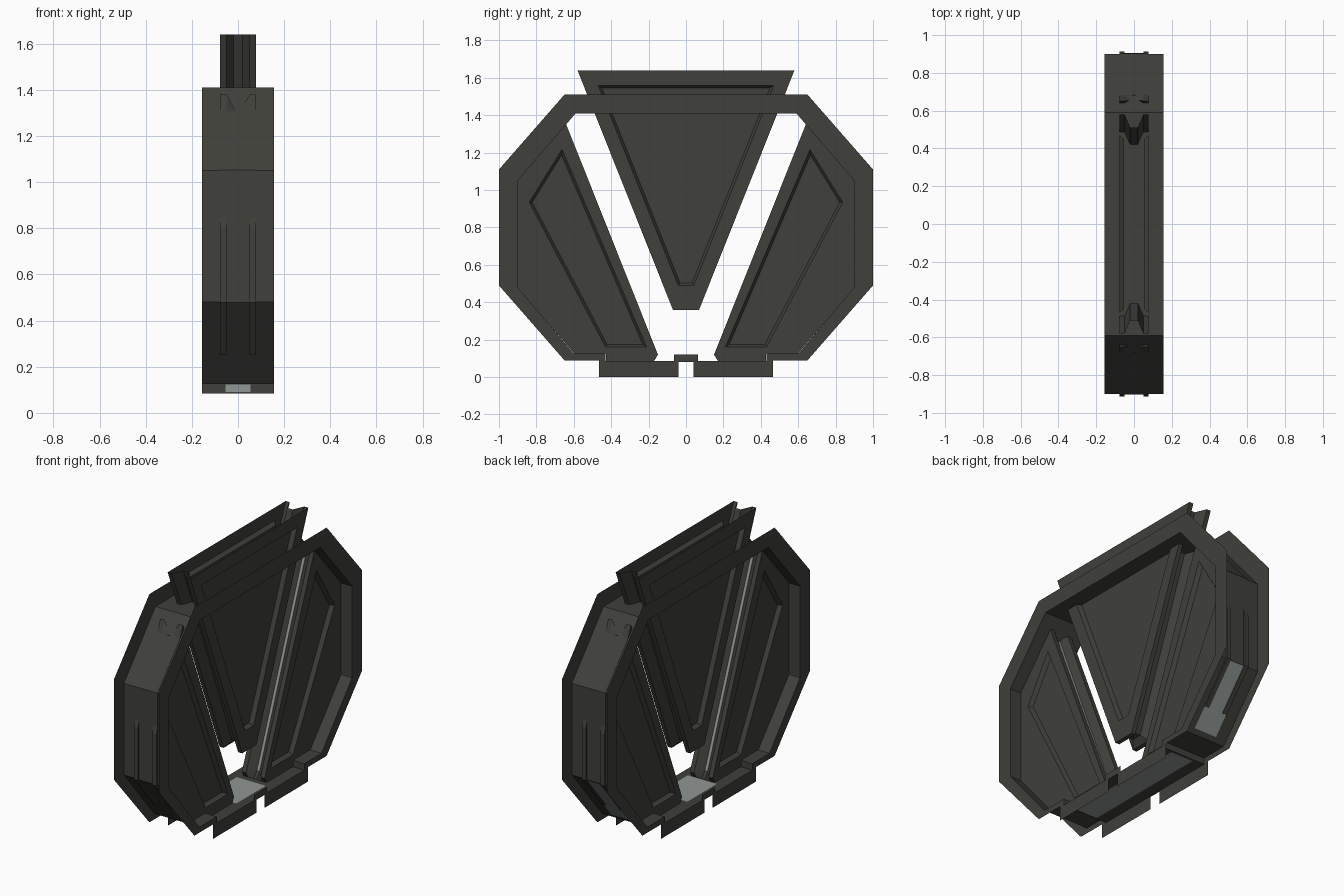
import bpy, bmesh
from mathutils import Vector

if "Cube" in bpy.data.objects:
    bpy.data.objects.remove(bpy.data.objects["Cube"])


def material(name, col):
    m = bpy.data.materials.new(name)
    m.diffuse_color = (*col, 1)
    m.use_nodes = True
    m.node_tree.nodes["Principled BSDF"].inputs["Base Color"].default_value = m.diffuse_color
    return m


DARK = material("dark olive grey", (0.05, 0.05, 0.043))
LIGHT = material("light grey", (0.28, 0.31, 0.30))


def finish(bm, name, normals=True):
    if normals:
        bmesh.ops.recalc_face_normals(bm, faces=bm.faces[:])
    me = bpy.data.meshes.new(name)
    bm.to_mesh(me)
    bm.free()
    me.materials.append(DARK)
    me.materials.append(LIGHT)
    ob = bpy.data.objects.new(name, me)
    bpy.context.collection.objects.link(ob)
    return ob


def loop(bm, pts, x):
    return [bm.verts.new((x, y, z)) for y, z in pts]


def bridge(bm, a, b):
    n = len(a)
    return [bm.faces.new((a[i], a[(i + 1) % n], b[(i + 1) % n], b[i])) for i in range(n)]


def edges_of(bm, vs):
    out = []
    for i, v in enumerate(vs):
        w = vs[(i + 1) % len(vs)]
        out.append(bm.edges.get((v, w)) or bm.edges.new((v, w)))
    return out


def ring(bm, outer, inner, nx):
    bmesh.ops.triangle_fill(bm, use_beauty=True, edges=edges_of(bm, outer) + edges_of(bm, inner),
                            normal=(nx, 0, 0))


def inset(pts, d):
    """Offset a convex counter-clockwise polygon inwards."""
    P = [Vector(p) for p in pts]
    out = []
    for i, p in enumerate(P):
        a = (p - P[i - 1]).normalized()
        b = (P[(i + 1) % len(P)] - p).normalized()
        na, nb = Vector((-a.y, a.x)), Vector((-b.y, b.x))
        out.append(tuple(p + (na + nb) * (d / (1 + na.dot(nb)))))
    return out


def mirror(pts):
    return [(-y, z) for y, z in reversed(pts)]


def door(name, outline, groove, panel, gw, light_edge=None, open_edge=None):
    """Leaf with a grooved rim and a recessed panel on both faces."""
    bm = bmesh.new()
    L = [loop(bm, p, x) for p, x in ((outline, -0.078), (outline, -0.05), (groove, -gw),
                                     (groove, gw), (outline, 0.05), (outline, 0.078))]
    opened = []
    for k in range(5):
        faces = bridge(bm, L[k], L[k + 1])
        if k == 2 and light_edge is not None:
            faces[light_edge].material_index = 1
        if open_edge is not None:
            opened.append(faces[open_edge])
    small = inset(panel, 0.014)
    for s, rim in ((-1, L[0]), (1, L[5])):
        p = loop(bm, panel, s * 0.078)
        q = loop(bm, small, s * 0.053)
        bridge(bm, p, q)
        bm.faces.new(q)
        ring(bm, rim, p, s)
    bmesh.ops.recalc_face_normals(bm, faces=bm.faces[:])
    bmesh.ops.delete(bm, geom=opened, context="FACES")
    finish(bm, name, False)


def light_plate(name, pts, w):
    bm = bmesh.new()
    a, b = loop(bm, pts, -w), loop(bm, pts, w)
    bm.faces.new((a[0], a[1], b[1], b[0])).material_index = 1
    finish(bm, name)


# Octagonal frame: two thin side plates joined by the inner wall
W = 0.155
half_in = [(0.43, 0.085), (0.43, 0.125), (0.6, 0.125), (0.9, 0.48), (0.9, 1.05), (0.59, 1.41)]
half_tab = [(0.065, 0.12), (0.065, 0.085)]
half_out = [(0.04, 0.08), (0.04, 0), (0.465, 0), (0.465, 0.09), (0.65, 0.09),
            (1, 0.49), (1, 1.11), (0.65, 1.51)]
wall = half_in + mirror(half_in)
plate_in = half_tab + half_in + mirror(half_tab + half_in)
plate_out = half_out + mirror(half_out)
for s, side in ((-1, "left"), (1, "right")):
    bm = bmesh.new()
    ring(bm, loop(bm, plate_out, s * W), loop(bm, plate_in, s * W), s)
    for f in bm.faces:
        f.normal_update()
        if f.normal.x * s < 0:
            f.normal_flip()
    finish(bm, side + "_frame_plate", False)

bm = bmesh.new()
bridge(bm, loop(bm, wall, -W), loop(bm, wall, W))
finish(bm, "frame_wall")

# Light liners: floor of the opening, its underside and front step, rear lower slope
light_plate("floor_liner", [(-0.16, 0.088), (0.13, 0.088)], 0.1)
light_plate("underside_liner", [(-0.42, 0.082), (0.42, 0.082)], 0.078)
light_plate("front_step_liner", [(-0.433, 0.09), (-0.433, 0.122)], 0.055)
light_plate("slope_liner", [(0.626, 0.147), (0.904, 0.476)], 0.078)

# Central wedge door that slides upward, open along its top
top = [(0.07, 0.36), (0.58, 1.64), (-0.58, 1.64), (-0.07, 0.36)]
top_groove = [(0.03, 0.4), (0.51, 1.64), (-0.51, 1.64), (-0.03, 0.4)]
door("upper_door", top, top_groove,
     [(0.042, 0.49), (0.47, 1.56), (-0.47, 1.56), (-0.042, 0.49)], 0.02, open_edge=1)

# Side doors reach to the wall, their upper tips break through it
side = [(0.15, 0.12), (0.17, 0.087), (0.427, 0.087), (0.427, 0.127), (0.599, 0.127), (0.902, 0.479),
        (0.902, 1.052), (0.682, 1.306), (0.652, 1.38)]
side_groove = [(0.2, 0.13)] + side[1:8] + [(0.657, 1.31)]
panel = [(0.21, 0.16), (0.43, 0.16), (0.838, 0.935), (0.663, 1.217)]
door("rear_door", side, side_groove, panel, 0.009, 8)
door("front_door", mirror(side), mirror(side_groove), mirror(panel), 0.009, 8)

# Thin rails of the side doors that break through the frame wall
rail = [(0.71, 0.255), (0.72, 0.25), (0.912, 0.478), (0.912, 0.8), (0.899, 0.86), (0.899, 0.479)]
for label, pts in (("rear", rail), ("front", mirror(rail))):
    for s, x_side in ((-1, "left"), (1, "right")):
        bm = bmesh.new()
        a, b = loop(bm, pts, s * 0.05), loop(bm, pts, s * 0.078)
        bridge(bm, a, b)
        bm.faces.new(a)
        bm.faces.new(b)
        finish(bm, f"{label}_door_{x_side}_rail")
